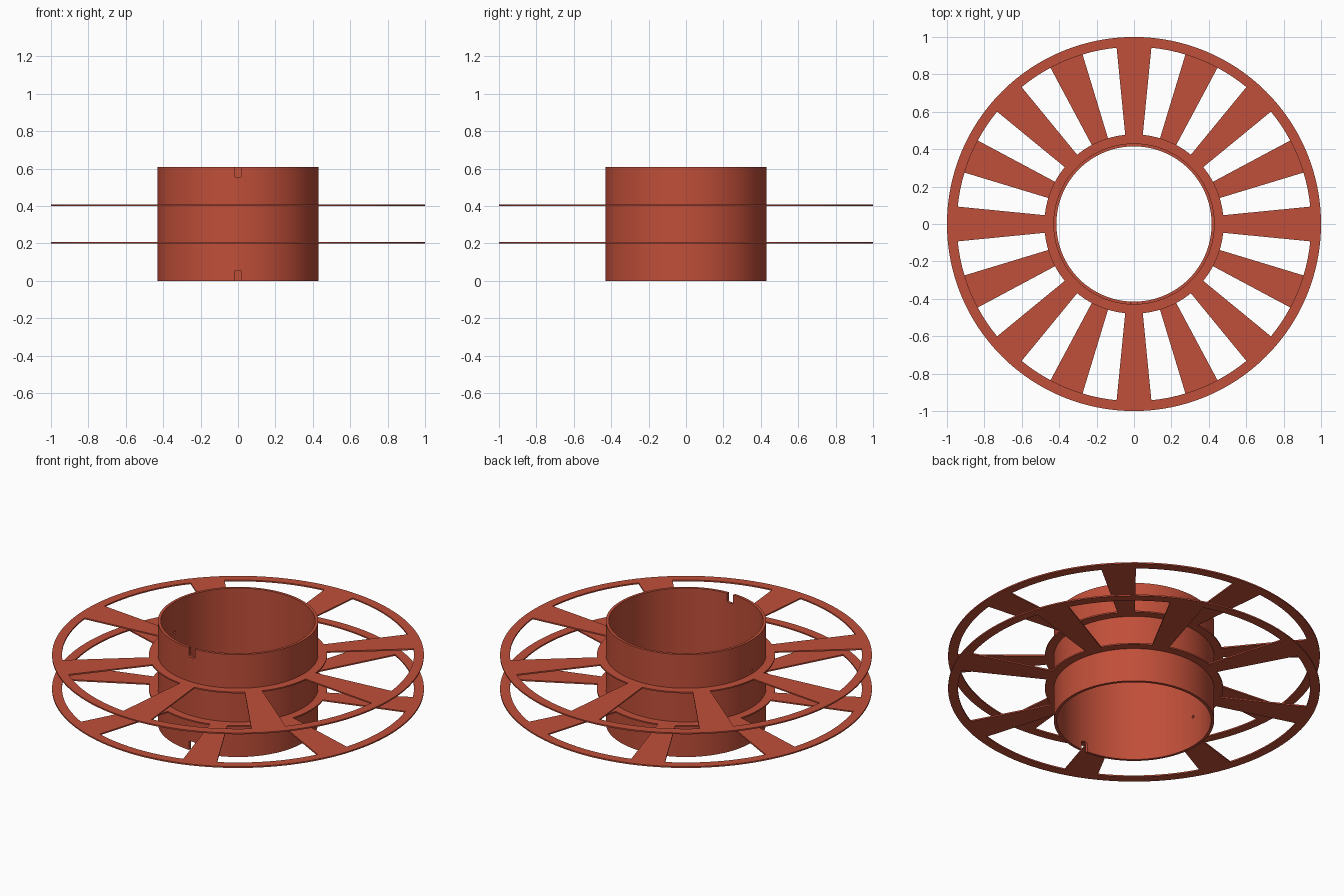
import bpy, bmesh, math

if "Cube" in bpy.data.objects:
    bpy.data.objects.remove(bpy.data.objects["Cube"])

red = bpy.data.materials.new("brick_red")
red.diffuse_color = (0.53, 0.078, 0.041, 1)
red.use_nodes = True
red.node_tree.nodes["Principled BSDF"].inputs["Base Color"].default_value = red.diffuse_color

R_OUT, R_IN, H = 0.431, 0.415, 0.608
T = 0.008


def finish(bm, name, mat=red):
    bmesh.ops.recalc_face_normals(bm, faces=bm.faces)
    me = bpy.data.meshes.new(name)
    bm.to_mesh(me)
    bm.free()
    ob = bpy.data.objects.new(name, me)
    bpy.context.collection.objects.link(ob)
    me.materials.append(mat)
    return ob


def polar_plate(name, radii, n, z, thick, keep):
    """Flat plate of polar cells, extruded to a thickness."""
    bm = bmesh.new()
    verts = {}

    def vert(i, k):
        key = (i, k % n)
        if key not in verts:
            a = 2 * math.pi * k / n
            verts[key] = bm.verts.new((radii[i] * math.cos(a), radii[i] * math.sin(a), z))
        return verts[key]

    for i in range(len(radii) - 1):
        for k in range(n):
            if keep(i, k):
                bm.faces.new((vert(i, k), vert(i + 1, k), vert(i + 1, k + 1), vert(i, k + 1)))
    ext = bmesh.ops.extrude_face_region(bm, geom=bm.faces[:])
    moved = [g for g in ext["geom"] if isinstance(g, bmesh.types.BMVert)]
    bmesh.ops.translate(bm, verts=moved, vec=(0, 0, thick))
    return finish(bm, name)


# Spoked flanges: eight spokes each, the lower one turned by half a step
N = 128


def flange(name, z, turn):
    polar_plate(name, (0.423, 0.479, 0.947, 1.0), N, z, T,
                lambda i, k: i != 1 or (k + 2 - turn) % 16 < 4)


flange("upper_flange", 0.4, 0)
flange("lower_flange", H - 0.4 - T, 8)

# Open hub tube
hub = polar_plate("hub_tube", (R_IN, R_OUT), N, 0, H, lambda i, k: True)


# Cutters: rounded slots through the front rim, pin holes through the left wall
def slot_cutter(name, edge_z, s):
    w, d, r = 0.02, 0.055, 0.01
    pts = [(-w, -0.02), (w, -0.02)]
    for cx, a0 in ((w - r, 0), (r - w, 90)):
        for j in range(5):
            a = math.radians(a0 + j * 22.5)
            pts.append((cx + r * math.cos(a), d - r + r * math.sin(a)))
    bm = bmesh.new()
    f = bm.faces.new([bm.verts.new((x, -0.5, edge_z + s * z)) for x, z in pts])
    ext = bmesh.ops.extrude_face_region(bm, geom=[f])
    bmesh.ops.translate(bm, vec=(0, 0.2, 0),
                        verts=[g for g in ext["geom"] if isinstance(g, bmesh.types.BMVert)])
    return finish(bm, name)


def pin_cutter(name, z):
    bpy.ops.mesh.primitive_cylinder_add(vertices=16, radius=0.008, depth=0.2,
                                        location=(-0.42, 0, z), rotation=(0, math.pi / 2, 0))
    ob = bpy.context.object
    ob.name = name
    ob.data.materials.append(red)
    return ob


cutters = [slot_cutter("top_slot_cutter", H, -1), slot_cutter("bottom_slot_cutter", 0, 1),
           pin_cutter("upper_pin_cutter", 0.428), pin_cutter("lower_pin_cutter", H - 0.428)]
for c in cutters:
    m = hub.modifiers.new(c.name, "BOOLEAN")
    m.operation, m.solver, m.object = "DIFFERENCE", "EXACT", c
    c.hide_render = True

# Bake the cuts, then remove the cutters
bpy.context.view_layer.update()
hub_eval = hub.evaluated_get(bpy.context.evaluated_depsgraph_get())
cut_mesh = bpy.data.meshes.new_from_object(hub_eval)
hub.modifiers.clear()
hub.data = cut_mesh
for c in cutters:
    bpy.data.objects.remove(c)

# Smooth round walls, sharp rims
for ob in list(bpy.context.scene.objects):
    bpy.ops.object.select_all(action="DESELECT")
    ob.select_set(True)
    bpy.context.view_layer.objects.active = ob
    bpy.ops.object.shade_smooth_by_angle(angle=math.radians(30))
